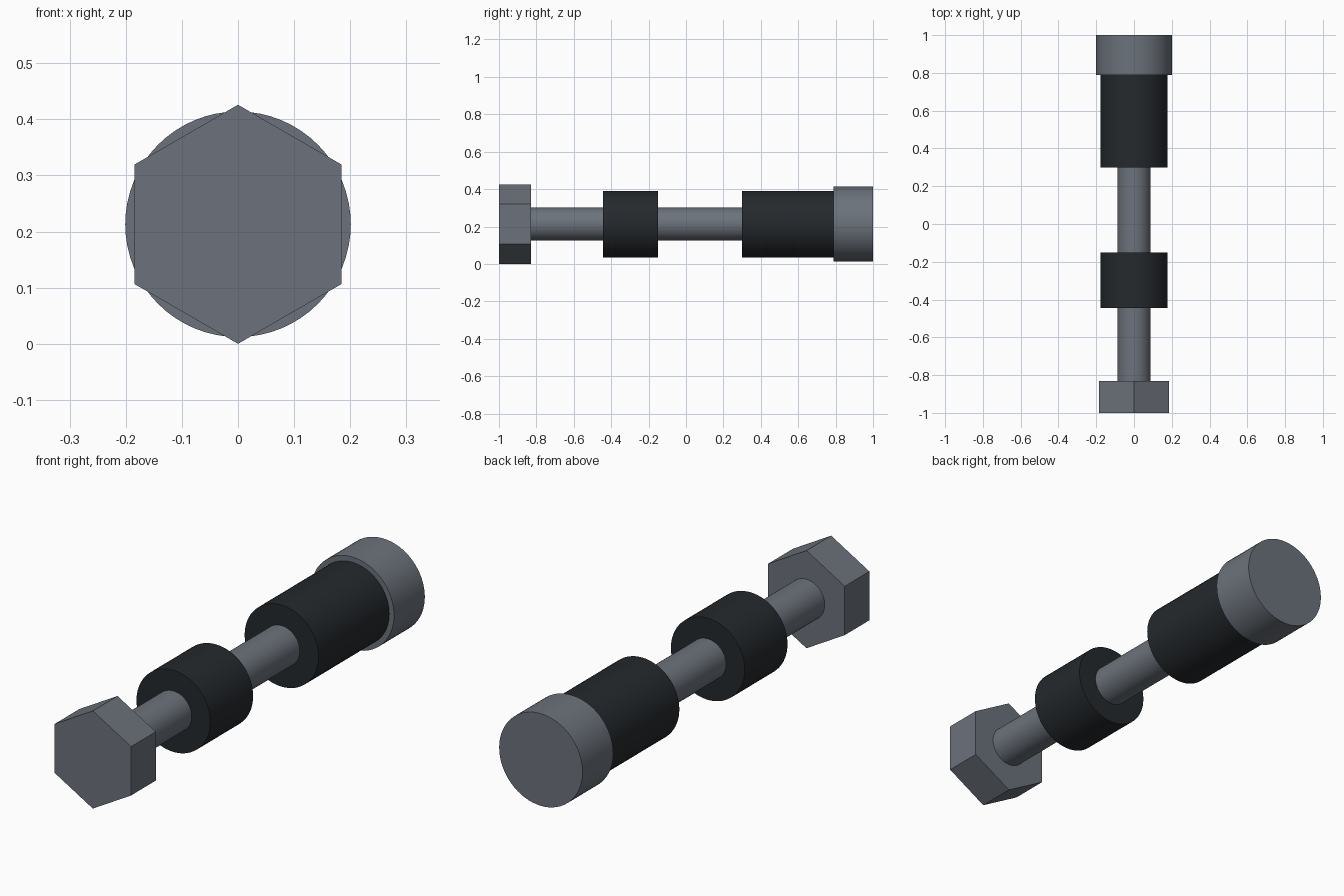
import bpy, math

if "Cube" in bpy.data.objects:
    bpy.data.objects.remove(bpy.data.objects["Cube"])

AXIS_Z = 0.213


def material(name, rgb):
    mat = bpy.data.materials.new(name)
    mat.diffuse_color = (*rgb, 1)
    mat.use_nodes = True
    mat.node_tree.nodes["Principled BSDF"].inputs["Base Color"].default_value = mat.diffuse_color
    return mat


steel = material("steel", (0.15, 0.17, 0.20))
rubber = material("rubber", (0.018, 0.022, 0.026))


def rod(name, radius, y0, y1, mat, sides=64):
    """Cylinder lying along y between y0 and y1."""
    bpy.ops.mesh.primitive_cylinder_add(
        vertices=sides, radius=radius, depth=y1 - y0,
        location=(0, (y0 + y1) / 2, AXIS_Z), rotation=(math.pi / 2, 0, 0))
    ob = bpy.context.object
    ob.name = name
    ob.data.materials.append(mat)
    if sides > 6:
        bpy.ops.object.shade_smooth_by_angle(angle=math.radians(30))
    return ob


# Hexagonal bolt head at the front, corner pointing up
rod("hex_head", 0.213, -1.0, -0.83, steel, sides=6)

# Shaft running through both sleeves into the end cap
rod("shaft", 0.088, -0.84, 0.80, steel)

# Dark sleeves
rod("short_sleeve", 0.178, -0.445, -0.15, rubber)
rod("long_sleeve", 0.178, 0.30, 0.79, rubber)

# Round cap at the back
rod("end_cap", 0.201, 0.788, 1.0, steel)
